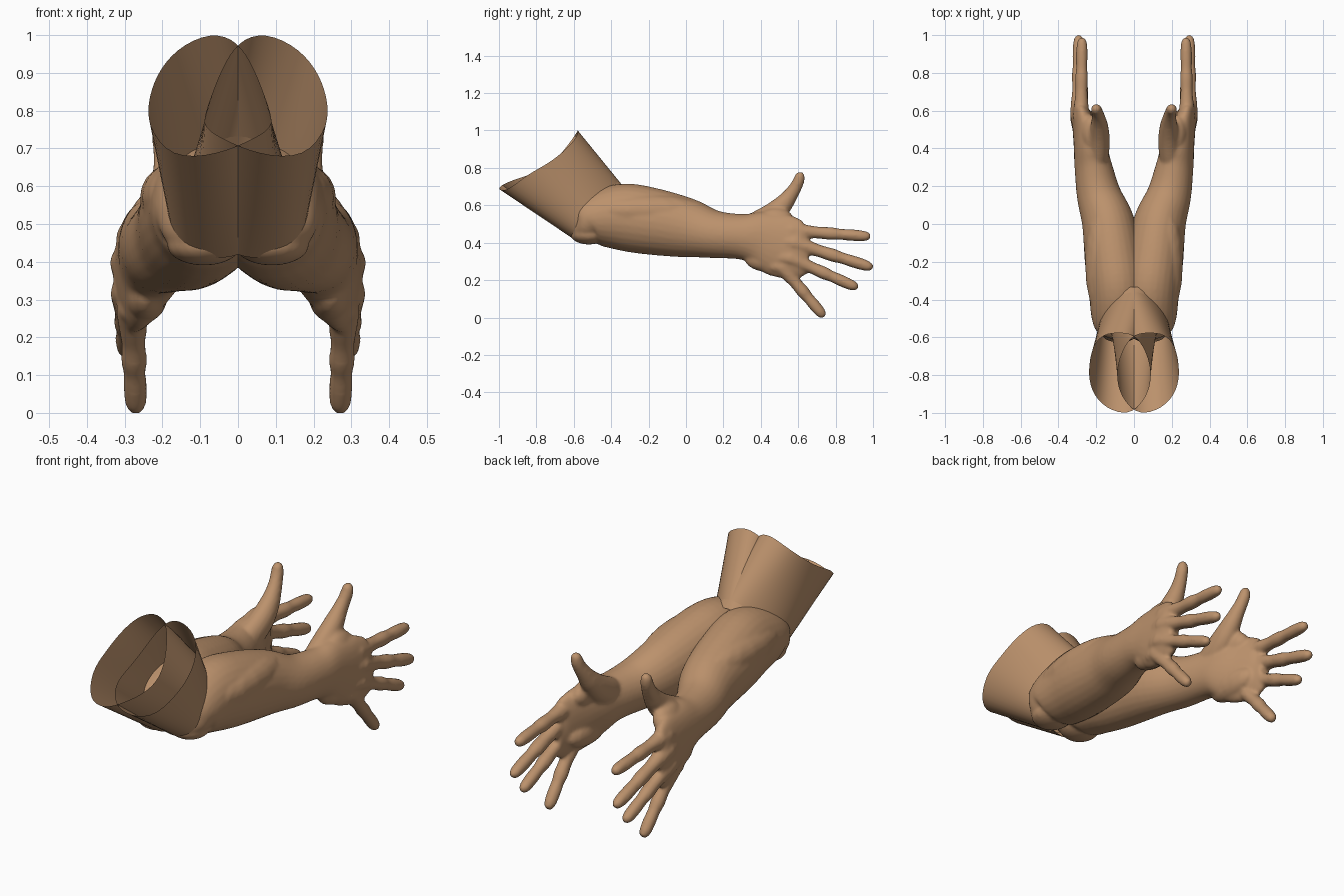
import bpy, bmesh, math
from mathutils import Vector

cube = bpy.data.objects.get("Cube")
if cube:
    bpy.data.objects.remove(cube)

skin = bpy.data.materials.new("tan_skin")
skin.use_nodes = True
tan = (0.50, 0.285, 0.15, 1)
skin.diffuse_color = tan
skin.node_tree.nodes["Principled BSDF"].inputs["Base Color"].default_value = tan


def spline(keys, steps=5):
    """Smooth Catmull-Rom run through keys of any length."""
    out = []
    for i in range(len(keys) - 1):
        a, b = keys[max(i - 1, 0)], keys[i]
        c, d = keys[i + 1], keys[min(i + 2, len(keys) - 1)]
        for s in range(steps):
            t = s / steps
            out.append([q + 0.5 * t * (r - p + t * (2*p - 5*q + 4*r - w + t * (3*(q - r) + w - p)))
                        for p, q, r, w in zip(a, b, c, d)])
    return out + [list(keys[-1])]


def tube(bm, keys, sides=20):
    """Closed loft; each key is x, y, z, half width, half height."""
    rows = spline(keys)
    rings = []
    for i, row in enumerate(rows):
        ahead, behind = rows[min(i + 1, len(rows) - 1)], rows[max(i - 1, 0)]
        run = (Vector(ahead[:3]) - Vector(behind[:3])).normalized()
        side = (Vector((1, 0, 0)) - run * run.x).normalized()
        up = side.cross(run)
        ring = []
        for k in range(sides):
            a = math.tau * k / sides
            ring.append(bm.verts.new(Vector(row[:3]) + side * row[3] * math.cos(a) + up * row[4] * math.sin(a)))
        rings.append(ring)
    for r, s in zip(rings, rings[1:]):
        for k in range(sides):
            n = (k + 1) % sides
            bm.faces.new((r[k], r[n], s[n], s[k]))
    bm.faces.new(rings[0][::-1])
    bm.faces.new(rings[-1])


def finger(bm, root, tip, r):
    """Tapered finger with swollen joints and a rounded tip."""
    a, b = Vector(root), Vector(tip)
    profile = [(0, 1.3), (0.2, 1.1), (0.34, 0.95), (0.5, 1.02), (0.62, 0.88),
               (0.76, 0.92), (0.9, 0.85), (0.97, 0.62), (1, 0.25)]
    tube(bm, [(*a.lerp(b, t), r * s, r * s) for t, s in profile], 14)


def ball(bm, centre, size):
    made = bmesh.ops.create_uvsphere(bm, u_segments=16, v_segments=10, radius=1)["verts"]
    for v in made:
        v.co = Vector(centre) + Vector(p * s for p, s in zip(v.co, size))


def add_object(name, bm):
    bmesh.ops.recalc_face_normals(bm, faces=bm.faces)
    for f in bm.faces:
        f.smooth = True
    mesh = bpy.data.meshes.new(name)
    bm.to_mesh(mesh)
    bm.free()
    mesh.materials.append(skin)
    ob = bpy.data.objects.new(name, mesh)
    bpy.context.collection.objects.link(ob)
    return ob


def mirror(ob):
    m = ob.modifiers.new("other_side", "MIRROR")
    m.use_mirror_merge = False


# Forearm running from the elbow into the palm
bm = bmesh.new()
tube(bm, [
    (0.10, -0.62, 0.47, 0.05, 0.035), (0.09, -0.57, 0.485, 0.115, 0.09),
    (0.08, -0.50, 0.525, 0.145, 0.14), (0.085, -0.35, 0.537, 0.155, 0.178),
    (0.105, -0.20, 0.517, 0.155, 0.18), (0.135, 0.0, 0.48, 0.14, 0.16),
    (0.185, 0.15, 0.445, 0.118, 0.128), (0.215, 0.30, 0.432, 0.10, 0.122),
    (0.232, 0.40, 0.42, 0.088, 0.15), (0.26, 0.50, 0.387, 0.066, 0.17),
    (0.285, 0.60, 0.36, 0.046, 0.155), (0.287, 0.65, 0.36, 0.03, 0.11)], 28)

# Elbow underside, outer forearm muscle, heel of the hand and thumb web
ball(bm, (0.09, -0.52, 0.445), (0.10, 0.10, 0.055))
ball(bm, (0.17, -0.20, 0.57), (0.09, 0.30, 0.09))
ball(bm, (0.245, 0.46, 0.315), (0.06, 0.15, 0.075))
ball(bm, (0.23, 0.48, 0.52), (0.05, 0.10, 0.065))

# Four spread fingers with knuckles
for root, tip, r in [((0.28, 0.56, 0.465), (0.275, 0.988, 0.433), 0.034),
                     ((0.295, 0.57, 0.40), (0.293, 1.0, 0.266), 0.035),
                     ((0.295, 0.55, 0.32), (0.293, 0.92, 0.158), 0.034),
                     ((0.28, 0.51, 0.275), (0.27, 0.74, 0.003), 0.034)]:
    finger(bm, root, tip, r)
    ball(bm, root, (0.040, 0.08, 0.042))

# Thumb rising from its fleshy base
tube(bm, [(0.21, 0.24, 0.45, 0.05, 0.05), (0.192, 0.36, 0.49, 0.058, 0.068),
          (0.185, 0.45, 0.54, 0.057, 0.066), (0.184, 0.515, 0.60, 0.048, 0.053),
          (0.187, 0.555, 0.65, 0.038, 0.041), (0.193, 0.585, 0.695, 0.032, 0.034),
          (0.198, 0.602, 0.73, 0.03, 0.031), (0.20, 0.61, 0.762, 0.025, 0.025),
          (0.20, 0.612, 0.778, 0.011, 0.011)], 16)

arms = add_object("forearms_and_hands", bm)
weld = arms.modifiers.new("weld", "REMESH")
weld.mode = "VOXEL"
weld.voxel_size = 0.009
weld.use_smooth_shade = True
soft = arms.modifiers.new("soften", "SMOOTH")
soft.factor = 0.5
soft.iterations = 6
mirror(arms)

# Upper arm: open shell from the slanted cut rim down to a broad crease at the elbow
rim = [(0.07, -0.575, 1.01), (0.165, -0.58, 0.965), (0.22, -0.65, 0.89), (0.238, -0.74, 0.82),
       (0.24, -0.85, 0.765), (0.18, -0.96, 0.67), (0.05, -1.015, 0.685), (-0.03, -0.97, 0.72),
       (-0.095, -0.86, 0.755), (-0.085, -0.73, 0.80), (-0.045, -0.64, 0.91), (0.0, -0.585, 0.985)]
bm = bmesh.new()
rings = []
for t in (0, 0.25, 0.5, 0.75, 1, 1.15):
    ring = []
    for k, p in enumerate(rim):
        c, s = math.cos(math.tau * k / len(rim)), math.sin(math.tau * k / len(rim))
        low = Vector((0.03 + 0.165 * s - 0.03 * c, -0.495 + 0.145 * c - 0.05 * abs(s), 0.592 + 0.152 * c))
        ring.append(bm.verts.new(Vector(p).lerp(low, t)))
    rings.append(ring)
for r, s in zip(rings, rings[1:]):
    for k in range(len(rim)):
        n = (k + 1) % len(rim)
        bm.faces.new((r[k], r[n], s[n], s[k]))
upper = add_object("upper_arms", bm)
sub = upper.modifiers.new("smooth_surface", "SUBSURF")
sub.levels = sub.render_levels = 2
mirror(upper)
